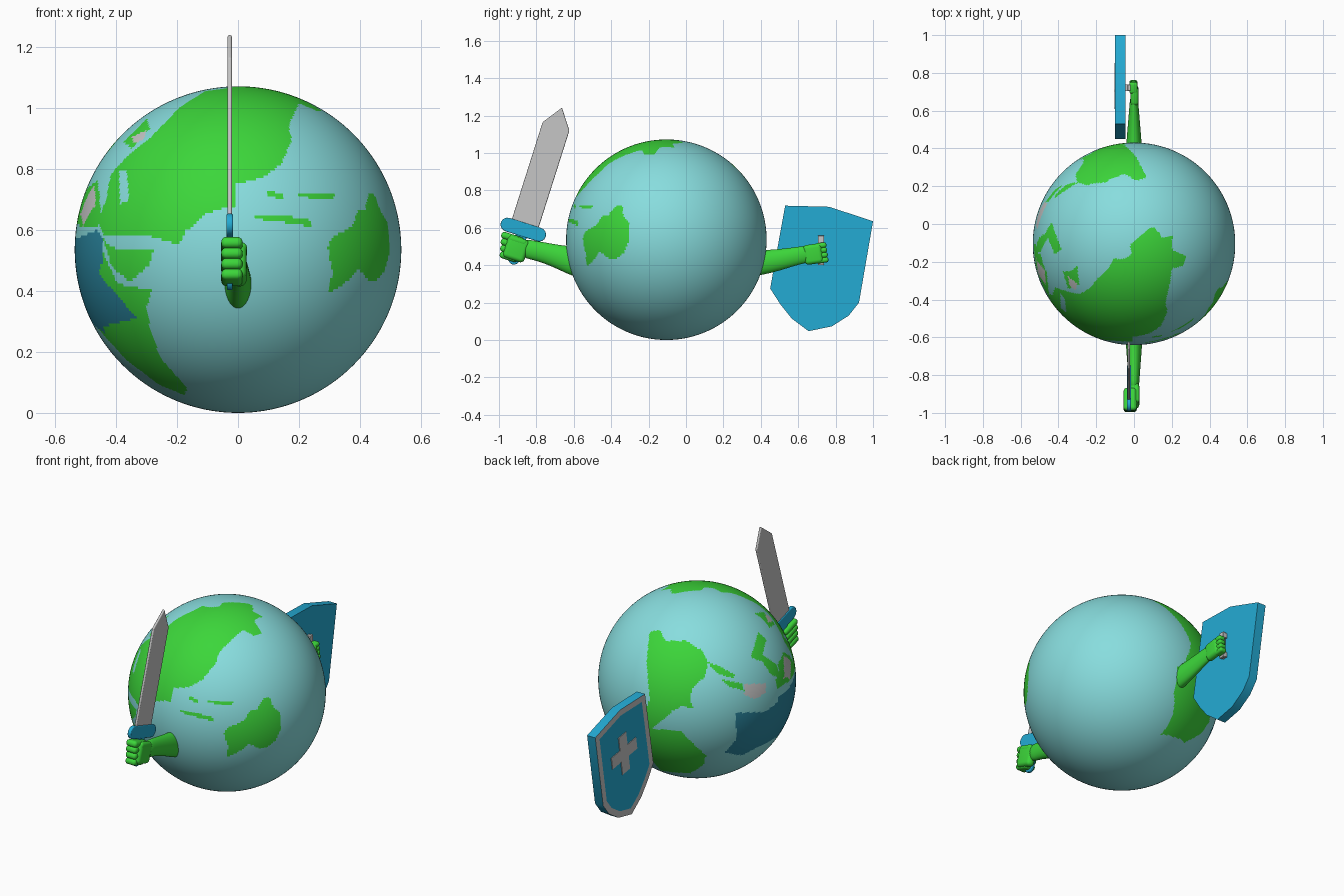
import bpy, bmesh, math
from mathutils import Vector, Matrix

if "Cube" in bpy.data.objects:
    bpy.data.objects.remove(bpy.data.objects["Cube"])


def lin(c):
    c /= 255
    return c / 12.92 if c < 0.04045 else ((c + 0.055) / 1.055) ** 2.4


def material(name, *rgb):
    m = bpy.data.materials.new(name)
    m.diffuse_color = (*[lin(c) for c in rgb], 1)
    m.use_nodes = True
    m.node_tree.nodes["Principled BSDF"].inputs["Base Color"].default_value = m.diffuse_color
    return m


SEA = material("sea aqua", 136, 221, 222)
GREEN = material("land green", 60, 214, 58)
WHITE = material("pale grey", 198, 198, 198)
BLUE = material("equipment blue", 36, 171, 212)
MOUTH = material("mouth deep blue", 42, 133, 158)


def finish(name, bm, mats, smooth=True, angle=35):
    bmesh.ops.recalc_face_normals(bm, faces=bm.faces)
    me = bpy.data.meshes.new(name)
    bm.to_mesh(me)
    bm.free()
    for m in mats:
        me.materials.append(m)
    ob = bpy.data.objects.new(name, me)
    bpy.context.collection.objects.link(ob)
    if smooth:
        bpy.ops.object.select_all(action='DESELECT')
        ob.select_set(True)
        bpy.context.view_layer.objects.active = ob
        bpy.ops.object.shade_smooth_by_angle(angle=math.radians(angle))
    return ob


# ---- Globe: stencils (percent of the radius) projected from a direction ----
FRONT, TOP, BACK_LEFT = (-90, 0), (-90, 90), (125, 25)
sea, land, white, mouth = 0, 1, 2, 3
stencils = []


def stencil(view, colour, *pts):
    a, e = map(math.radians, view)
    d = Vector((math.cos(e) * math.cos(a), math.cos(e) * math.sin(a), math.sin(e)))
    r = Vector((-math.sin(a), math.cos(a), 0))
    us, vs = [p[0] for p in pts], [p[1] for p in pts]
    stencils.append((d, r, d.cross(r), colour, pts, min(us), max(us), min(vs), max(vs)))


def inside(u, v, pts):
    hit = False
    for (x1, y1), (x2, y2) in zip(pts, pts[1:] + pts[:1]):
        if (y1 > v) != (y2 > v) and u < x1 + (v - y1) * (x2 - x1) / (y2 - y1):
            hit = not hit
    return hit


# large eastern land, its far tip, and an inland sea
stencil(FRONT, land, (-20, 97), (1, 100), (38, 91), (31, 76), (33, 67), (26, 52), (15, 44),
        (-1, 40), (-1, 26), (-10, 25), (-20, 22), (-32, 11), (-36, 3), (-54, 8), (-82, 8),
        (-86, 17), (-81, 30), (-78, 46), (-67, 58), (-54, 68), (-36, 87))
stencil(TOP, land, (-4, -1), (16, 16), (21, 16), (28, 6), (38, 8), (38, -6), (51, -12),
        (48, -22), (31, -26), (0, -20))
stencil(FRONT, sea, (-73, 48), (-68, 49), (-67, 30), (-72, 28))
# southern peninsula and continent beside the mouth
stencil(FRONT, land, (-83, 7), (-77, 1), (-65, 0), (-52, 0), (-54, -9), (-66, -20), (-77, -11))
stencil(FRONT, land, (-86, 11), (-82, -3), (-74, -21), (-53, -25), (-56, -36), (-53, -52),
        (-47, -67), (-31, -85), (-33, -89), (-48, -83), (-69, -67), (-86, -48), (-97, -25))
# island continent and the small islands above it
stencil(FRONT, land, (55, -27), (58, -14), (55, 1), (58, 8), (70, 14), (73, 23), (78, 25),
        (80, 35), (84, 33), (87, 24), (92, 15), (93, 0), (90, -13), (84, -20), (80, -19),
        (74, -12), (66, -20))
stencil(FRONT, land, (10, 19), (25, 17), (45, 14), (44, 18), (28, 21), (12, 21))
stencil(FRONT, land, (17, 33), (27, 31), (28, 34), (19, 36))
stencil(FRONT, land, (37, 32), (58, 31), (60, 34), (48, 35), (38, 35))
# north-western fringe
stencil(FRONT, land, (-100, 15), (-86, 14), (-84, 25), (-86, 42), (-92, 38), (-98, 22))
stencil(FRONT, land, (-70, 66), (-56, 80), (-54, 74), (-65, 62))
stencil(BACK_LEFT, land, (62, 48), (70, 40), (66, 25), (80, 15), (84, 0), (74, 6), (66, 18),
        (54, 22), (58, 35))
# two western continents and the northern islands
stencil(BACK_LEFT, land, (-48, 48), (-38, 50), (-32, 39), (-11, 39), (5, 29), (11, 17), (8, 3),
        (-5, -9), (-7, -21), (-3, -30), (-15, -27), (-25, -32), (-38, -44), (-46, -50),
        (-58, -44), (-48, -21), (-51, 19))
stencil(BACK_LEFT, land, (-53, -44), (-46, -50), (-17, -52), (-5, -64), (9, -77), (6, -87),
        (-7, -95), (-25, -94), (-37, -92), (-58, -67), (-63, -47))
stencil(BACK_LEFT, land, (10, 18), (25, 12), (38, 5), (36, 1), (20, 6))
stencil(BACK_LEFT, land, (25, 0), (45, -4), (48, -12), (32, -7))
# pale patches
stencil(BACK_LEFT, white, (47, -5), (69, -4), (70, -13), (59, -20), (48, -16))
stencil(BACK_LEFT, white, (87, 24), (95, 17), (94, -1), (88, 7))
stencil(FRONT, white, (-97, 21), (-88, 38), (-87, 30), (-94, 18))
stencil(FRONT, white, (-65, 69), (-56, 73), (-58, 67), (-64, 65))
# mouth, seen from both sides
stencil(FRONT, mouth, (-101, 6), (-86, 12), (-83, 6), (-83, -8), (-87, -13), (-62, -42),
        (-86, -48), (-101, -25))
stencil(BACK_LEFT, mouth, (39, -34), (69, -33), (84, -21), (102, -4), (102, -30), (94, -50),
        (74, -62), (45, -77), (28, -74), (40, -60))

CENTRE, R = Vector((0, -0.105, 0.536)), 0.536
bm = bmesh.new()
bmesh.ops.create_uvsphere(bm, u_segments=360, v_segments=180, radius=R)
for f in bm.faces:
    n = f.calc_center_median().normalized()
    for d, r, up, colour, pts, u0, u1, v0, v1 in stencils:
        if n.dot(d) <= 0:
            continue
        u, v = 100 * n.dot(r), 100 * n.dot(up)
        if u0 < u < u1 and v0 < v < v1 and inside(u, v, pts):
            f.material_index = colour
bmesh.ops.translate(bm, verts=bm.verts, vec=CENTRE)
finish("globe", bm, [SEA, GREEN, WHITE, MOUTH], angle=60)


# ---- Helpers for limbs and equipment ----
def place(y, z, tilt):
    return Matrix.Translation((0, y, z)) @ Matrix.Rotation(math.radians(tilt), 4, 'X')


def prism(name, pts, x0, x1, mat, frame=Matrix(), bevel=0.0):
    bm = bmesh.new()
    f = bm.faces.new([bm.verts.new(frame @ Vector((x0, s, t))) for s, t in pts])
    ext = bmesh.ops.extrude_face_region(bm, geom=[f])
    bmesh.ops.translate(bm, vec=(x1 - x0, 0, 0),
                        verts=[g for g in ext['geom'] if isinstance(g, bmesh.types.BMVert)])
    ob = finish(name, bm, [mat])
    if bevel:
        b = ob.modifiers.new("soft edge", 'BEVEL')
        b.width, b.segments = bevel, 3
    return ob


def rounded(name, loc, half, frame):
    bm = bmesh.new()
    bmesh.ops.create_cube(bm, size=2, matrix=frame @ Matrix.Translation(loc)
                          @ Matrix.Diagonal((*half, 1)))
    bmesh.ops.bevel(bm, geom=bm.edges[:], offset=min(half) * 0.92, segments=5, profile=0.5,
                    affect='EDGES')
    return finish(name, bm, [GREEN], angle=60)


def arm(name, rings, seg=24):
    bm = bmesh.new()
    loops = [[bm.verts.new((x + rx * math.cos(math.tau * i / seg), y,
                            z + rz * math.sin(math.tau * i / seg))) for i in range(seg)]
             for x, y, z, rx, rz in rings]
    for a, b in zip(loops, loops[1:]):
        for i in range(seg):
            bm.faces.new((a[i], a[i - 1], b[i - 1], b[i]))
    for l in (loops[0], loops[-1]):
        bm.faces.new(l)
    ob = finish(name, bm, [GREEN], angle=60)
    ob.modifiers.new("smooth", 'SUBSURF').levels = 1


def capsule(half, r, n=8):
    arc = [-math.pi / 2 + math.pi * i / n for i in range(n + 1)]
    return ([(half - r + r * math.cos(a), r * math.sin(a)) for a in arc]
            + [(-half + r - r * math.cos(a), -r * math.sin(a)) for a in arc])


# ---- Front arm, fist and sword ----
arm("sword_arm", [(0, -0.50, 0.40, 0.05, 0.085), (0, -0.60, 0.418, 0.046, 0.082),
                  (0, -0.68, 0.442, 0.04, 0.066), (0, -0.76, 0.467, 0.034, 0.056),
                  (0, -0.83, 0.483, 0.029, 0.052), (0, -0.88, 0.49, 0.026, 0.05)])
sword = place(-0.87, 0.59, -17.6)
rounded("sword_palm", (0.004, -0.005, -0.11), (0.024, 0.06, 0.062), sword)
for i in range(4):
    rounded("sword_finger", (-0.02, -0.042 + 0.004 * i, -0.06 - 0.034 * i),
            (0.035, 0.062 - 0.004 * i, 0.0185), sword)
rounded("sword_thumb", (0.012, -0.01, -0.065), (0.017, 0.05, 0.018), sword)
prism("sword_blade", [(-0.075, 0), (0.075, 0), (0.075, 0.579), (0, 0.684), (-0.075, 0.579)],
      -0.034, -0.02, WHITE, sword, 0.005)
prism("sword_guard", capsule(0.126, 0.037), -0.038, -0.016, BLUE, sword, 0.005)
prism("sword_grip", [(-t, s) for s, t in [(s - 0.095, t) for s, t in capsule(0.1, 0.03)]],
      -0.036, -0.018, BLUE, sword, 0.004)

# ---- Back arm, fist and shield ----
arm("shield_arm", [(0, 0.30, 0.405, 0.05, 0.072), (0, 0.41, 0.413, 0.042, 0.067),
                   (0, 0.50, 0.428, 0.035, 0.058), (0, 0.58, 0.446, 0.028, 0.05),
                   (0, 0.64, 0.458, 0.023, 0.046), (0, 0.68, 0.463, 0.02, 0.044)])
fist = place(0.70, 0.462, 8)
rounded("shield_palm", (0.003, -0.02, 0), (0.022, 0.05, 0.053), fist)
for i in range(4):
    rounded("shield_finger", (-0.003, 0.026, 0.04 - 0.0265 * i), (0.022, 0.031, 0.0145), fist)
prism("shield_handle", [(0.705, 0.40), (0.738, 0.40), (0.738, 0.558), (0.705, 0.558)],
      -0.034, -0.018, WHITE, bevel=0.003)
for z in (0.405, 0.525):
    prism("handle_post", [(0.705, z), (0.738, z), (0.738, z + 0.028), (0.705, z + 0.028)],
          -0.055, -0.025, WHITE)

# Shield with an inset pale rim on its outer face
outline = [(0.53, 0.718), (0.765, 0.712), (1.0, 0.635), (0.925, 0.20), (0.87, 0.13),
           (0.78, 0.073), (0.655, 0.047), (0.565, 0.115), (0.505, 0.19), (0.45, 0.275)]
shield = prism("shield", outline, -0.1, -0.046, BLUE)
shield.data.materials.append(WHITE)
bm = bmesh.new()
bm.from_mesh(shield.data)
outer = [f for f in bm.faces if f.normal.x < -0.9]
for f in bmesh.ops.inset_region(bm, faces=outer, thickness=0.036, use_even_offset=True)['faces']:
    f.material_index = 1
bm.to_mesh(shield.data)
bm.free()

# Cross emblem
a, b = 0.118, 0.036
cross = [(-b, -a), (b, -a), (b, -b), (a, -b), (a, b), (b, b), (b, a), (-b, a),
         (-b, b), (-a, b), (-a, -b), (-b, -b)]
prism("shield_cross", cross, -0.104, -0.099, WHITE, place(0.73, 0.44, -9))
